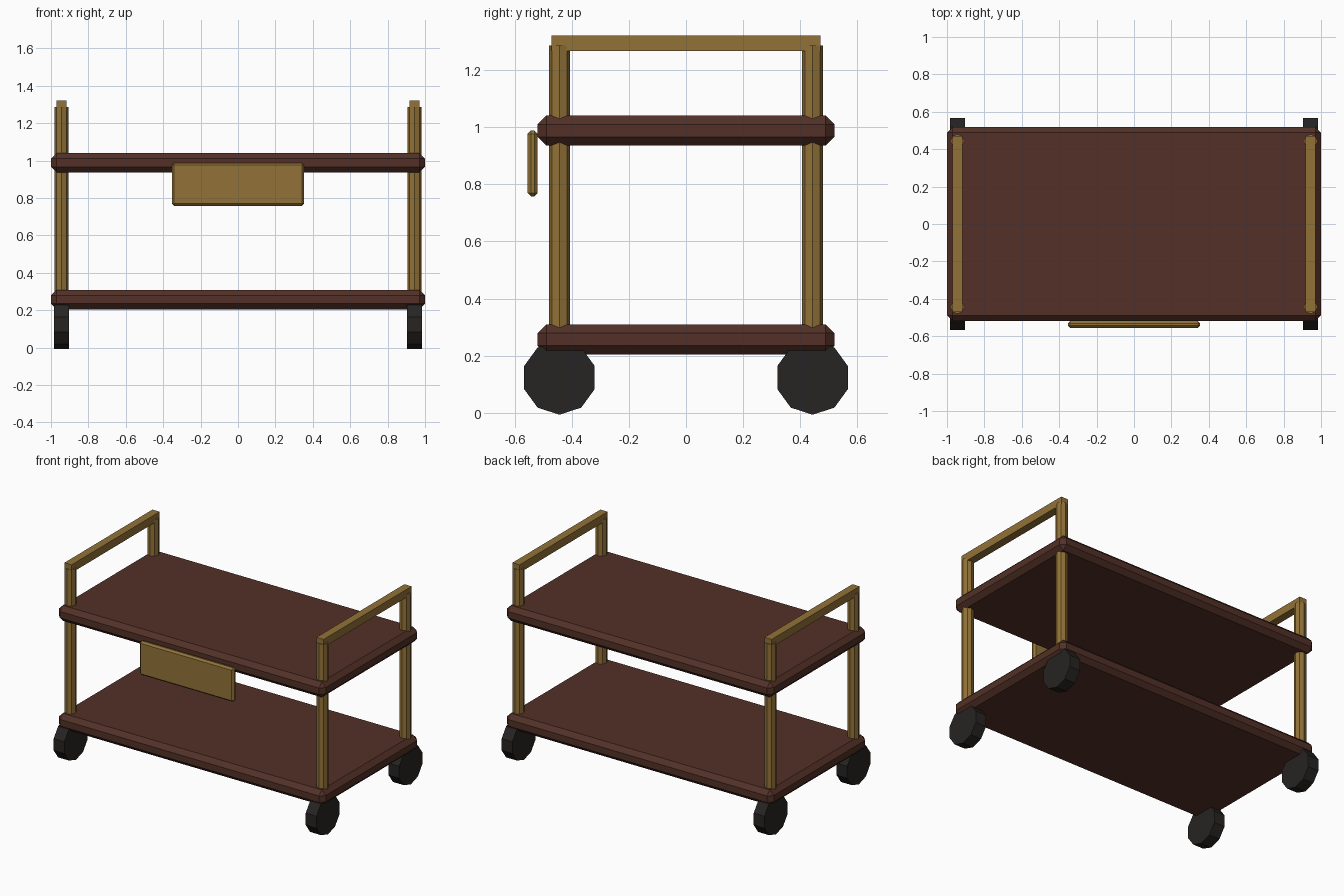
import bpy
from math import pi

if "Cube" in bpy.data.objects:
    bpy.data.objects.remove(bpy.data.objects["Cube"])


def material(name, rgb):
    m = bpy.data.materials.new(name)
    m.diffuse_color = (*rgb, 1)
    m.use_nodes = True
    m.node_tree.nodes["Principled BSDF"].inputs["Base Color"].default_value = m.diffuse_color
    return m


WOOD = material("dark_wood", (0.085, 0.03, 0.02))
BRASS = material("brass", (0.29, 0.17, 0.04))
RUBBER = material("rubber", (0.02, 0.018, 0.016))


def box(name, loc, size, mat, bevel=0):
    bpy.ops.mesh.primitive_cube_add(size=1, location=loc)
    o = bpy.context.object
    o.name = name
    o.scale = size
    bpy.ops.object.transform_apply(location=False, rotation=False, scale=True)
    o.data.materials.append(mat)
    if bevel:
        b = o.modifiers.new("chamfer", 'BEVEL')
        b.width = bevel
        b.segments = 1
    return o


def cylinder(name, loc, r, depth, sides, mat, rot=(0, 0, 0)):
    bpy.ops.mesh.primitive_cylinder_add(vertices=sides, radius=r, depth=depth,
                                        location=loc, rotation=rot)
    o = bpy.context.object
    o.name = name
    o.data.materials.append(mat)
    return o


PX, PY = 0.944, 0.443

# Chamfered shelves
box("lower_shelf", (0, 0, 0.257), (2, 1.038, 0.104), WOOD, 0.03)
box("upper_shelf", (0, 0, 0.988), (2, 1.038, 0.104), WOOD, 0.03)

for sx, side in ((-1, "left"), (1, "right")):
    for sy, end in ((-1, "front"), (1, "back")):
        # Octagonal corner posts running through both shelves
        cylinder(f"{end}_{side}_post", (sx * PX, sy * PY, 0.773), 0.037, 1.026, 8, BRASS)
        # Ten-sided wheels, resting on a flat side
        cylinder(f"{end}_{side}_wheel", (sx * PX, sy * PY, 0.1236), 0.13, 0.08, 10,
                 RUBBER, (pi / 2, 0, pi / 2))
    # Push handle across the post tops
    box(f"{side}_handle", (sx * PX, 0, 1.294), (0.054, 0.942, 0.054), BRASS)

# Front plate hung on the upper shelf edge
box("front_plate", (0, -0.537, 0.873), (0.706, 0.036, 0.23), BRASS, 0.012)
